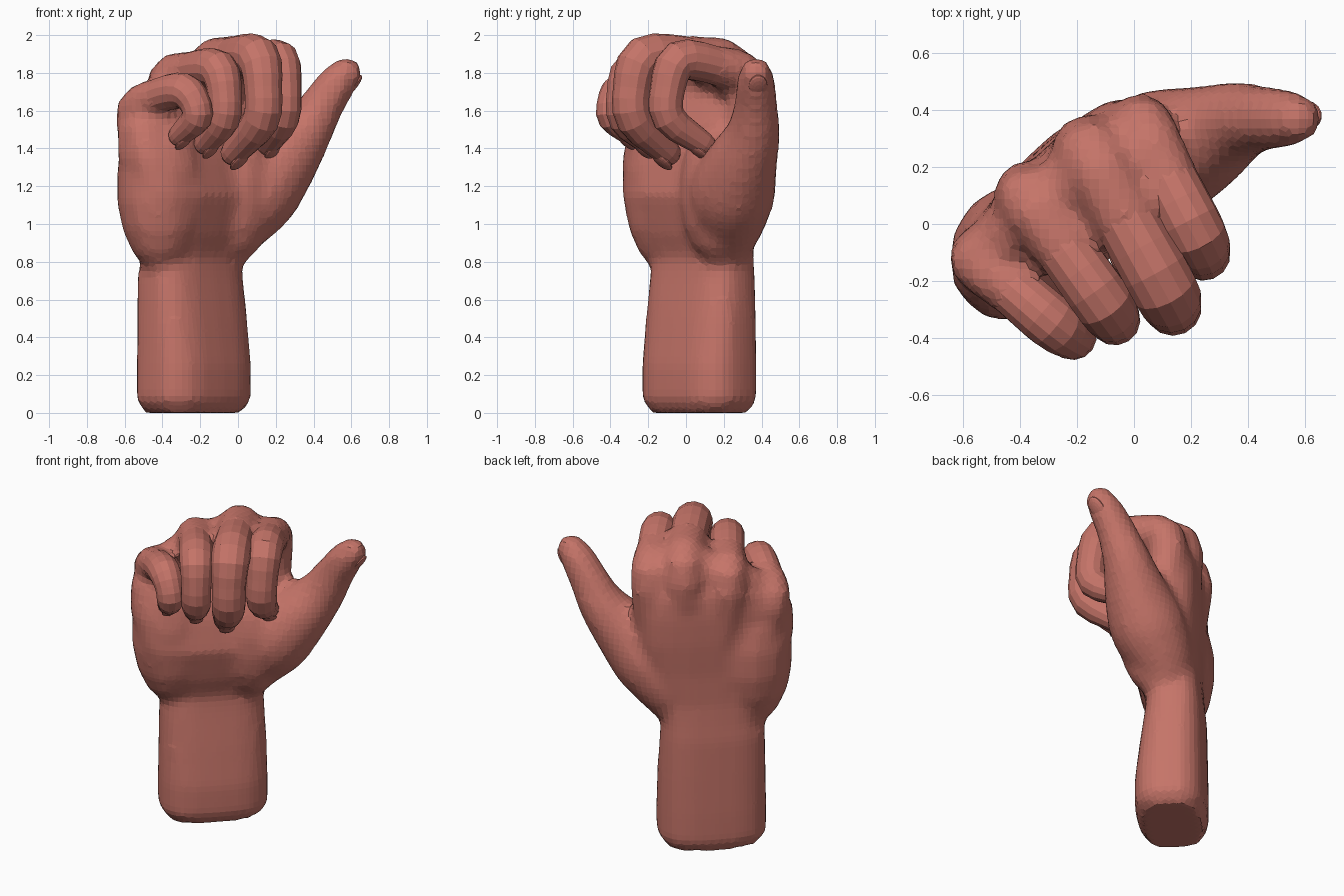
import bpy, bmesh, math
from mathutils import Vector, Matrix

cube = bpy.data.objects.get("Cube")
if cube:
    bpy.data.objects.remove(cube, do_unlink=True)

skin = bpy.data.materials.new("warm_skin")
skin.use_nodes = True
COLOR = (0.56, 0.175, 0.14, 1)
skin.diffuse_color = COLOR
skin.node_tree.nodes["Principled BSDF"].inputs["Base Color"].default_value = COLOR

# Hand axes: ACROSS runs little finger to thumb, PALM points out of the palm
ACROSS = Vector((1, 1, 0)).normalized()
PALM = Vector((1, -1, 0)).normalized()
UP = Vector((0, 0, 1))


def finish(bm, name):
    bmesh.ops.recalc_face_normals(bm, faces=bm.faces)
    mesh = bpy.data.meshes.new(name)
    bm.to_mesh(mesh)
    bm.free()
    mesh.materials.append(skin)
    obj = bpy.data.objects.new(name, mesh)
    bpy.context.collection.objects.link(obj)
    return obj


def skin_rings(bm, rings):
    loops = [[bm.verts.new(p) for p in ring] for ring in rings]
    n = len(loops[0])
    for a, b in zip(loops, loops[1:]):
        for i in range(n):
            j = (i + 1) % n
            bm.faces.new((a[i], a[j], b[j], b[i]))
    bm.faces.new(loops[0][::-1])
    bm.faces.new(loops[-1])


def spline(points, steps):
    # Smooth path through the (x, y, z, radius) points
    pts = [Vector(p) for p in points]
    pts = [2 * pts[0] - pts[1]] + pts + [2 * pts[-1] - pts[-2]]
    out = []
    for a, b, c, d in zip(pts, pts[1:], pts[2:], pts[3:]):
        for s in range(steps):
            t = s / steps
            out.append(0.5 * (2 * b + (c - a) * t + (2 * a - 5 * b + 4 * c - d) * t ** 2
                              + (3 * b - a - 3 * c + d) * t ** 3))
    return out + [pts[-2]]


def tube(bm, points, sides=12, steps=3):
    path = spline(points, steps)
    centers = [p.xyz for p in path]
    radii = [p.w for p in path]
    # Rounded tip
    end = (centers[-1] - centers[-2]).normalized()
    r, tip = radii[-1], centers[-1]
    for angle in (30, 55, 78):
        centers.append(tip + end * r * math.sin(math.radians(angle)))
        radii.append(r * math.cos(math.radians(angle)))
    rings, side = [], ACROSS.copy()
    for i, c in enumerate(centers):
        d = (centers[min(i + 1, len(centers) - 1)] - centers[max(i - 1, 0)]).normalized()
        side = (side - d * side.dot(d)).normalized()
        other = d.cross(side)
        rings.append([c + radii[i] * (side * math.cos(a) + other * math.sin(a))
                      for a in (math.tau * (k + 0.5) / sides for k in range(sides))])
    skin_rings(bm, rings)


def ellipsoid(bm, center, axes, radii):
    rot = Matrix(axes).transposed().to_4x4()
    mat = Matrix.Translation(center) @ rot @ Matrix.Diagonal((*radii, 1))
    bmesh.ops.create_uvsphere(bm, u_segments=14, v_segments=9, radius=1, matrix=mat)


def nail(name, center, along, outward, size, lift):
    along = along.normalized()
    outward = (outward - along * outward.dot(along)).normalized()
    bm = bmesh.new()
    ellipsoid(bm, center + outward * lift, (along, outward.cross(along), outward),
              (size * 1.3, size * 0.85, size * 0.35))
    finish(bm, name)


# Forearm and palm: height, across min and max, palm-direction min and max
body = bmesh.new()
SECTIONS = [
    (0.0, -.39, .16, -.40, -.04), (0.07, -.44, .21, -.43, 0), (0.25, -.44, .21, -.43, 0),
    (0.5, -.435, .205, -.425, -.03), (0.72, -.43, .195, -.42, -.06),
    (0.82, -.41, .19, -.41, -.07), (0.95, -.48, .22, -.40, -.02), (1.15, -.57, .30, -.40, .03),
    (1.35, -.61, .33, -.41, -.01), (1.52, -.60, .32, -.41, -.07), (1.64, -.50, .29, -.40, -.12),
    (1.73, -.32, .25, -.36, -.17),
]
rings = []
for z, u0, u1, p0, p1 in SECTIONS:
    ring = []
    for k in range(24):
        a = math.tau * k / 24
        c, s = (math.copysign(abs(f) ** 0.68, f) for f in (math.cos(a), math.sin(a)))
        ring.append(ACROSS * ((u0 + u1) / 2 + c * (u1 - u0) / 2)
                    + PALM * ((p0 + p1) / 2 + s * (p1 - p0) / 2) + UP * z)
    rings.append(ring)
skin_rings(body, rings)

# Heel pad below the little finger and pad at the base of the thumb
ellipsoid(body, Vector((-.405, -.095, 1.2)), (ACROSS, PALM, UP), (.25, .235, .46))
ellipsoid(body, Vector((-.015, .17, 1.17)), (ACROSS, PALM, UP), (.21, .21, .38))

# Thumb
THUMB = [(-.12, .18, .82, .13), (-.03, .22, 1.0, .195), (.1, .245, 1.17, .23),
         (.23, .295, 1.32, .195), (.355, .355, 1.48, .145), (.445, .37, 1.63, .117),
         (.52, .37, 1.74, .105), (.568, .37, 1.795, .09)]
tube(body, THUMB, 14)

# Curled fingers: knuckle, middle joint, end joint, tip, thickness
FINGERS = {
    "index_finger": ((.03, .33, 1.77), (.23, -.06, 1.87), (.235, -.09, 1.56),
                     (.155, .09, 1.425), .1),
    "middle_finger": ((-.15, .24, 1.83), (.12, -.25, 1.88), (.12, -.27, 1.55),
                      (-.02, -.1, 1.38), .11),
    "ring_finger": ((-.37, .09, 1.76), (-.09, -.3, 1.82), (-.08, -.32, 1.55),
                    (-.17, -.2, 1.43), .098),
    "little_finger": ((-.54, -.13, 1.61), (-.27, -.36, 1.71), (-.22, -.385, 1.56),
                      (-.31, -.29, 1.47), .09),
}
bridge = []
for name, (*joints, r) in FINGERS.items():
    knuckle, middle, last, tip = (Vector(j) for j in joints)
    bend = (middle - knuckle).normalized() * r * 0.25
    half = knuckle.lerp(middle, .5) + UP * .025
    # Back-of-hand bone and knuckle, blended into the palm
    root = knuckle * .85 - PALM * .01
    root.z = 1.1
    tube(body, [(*root, r * .9), (*(knuckle.lerp(root, .45) - PALM * .01), r * 1.15),
                (*knuckle, r * 1.18), (*half, r * 1.08)])
    bridge.append((*(knuckle.lerp(middle, .12) - UP * .03), r * 1.15))
    # Free part of the finger
    stations = [(knuckle, 1.0), (half, 1.04), (middle - bend, 1.06),
                (middle.lerp(last, .5) + bend, .93), (last, .9), (tip, .66)]
    bm = bmesh.new()
    tube(bm, [(*p, r * k) for p, k in stations], 14)
    finish(bm, name)
    nail(name + "_nail", tip, tip - last, PALM - UP, r * .5, r * .56)

# Webbing between the knuckles
tube(body, bridge)

# Blend palm, thumb and knuckles into one skin
hand = finish(body, "palm_and_thumb")
remesh = hand.modifiers.new("Blend", 'REMESH')
remesh.mode = 'VOXEL'
remesh.voxel_size = 0.035
relax = hand.modifiers.new("Relax", 'SMOOTH')
relax.factor = 0.5
relax.iterations = 3
bpy.context.view_layer.objects.active = hand
for m in ("Blend", "Relax"):
    bpy.ops.object.modifier_apply(modifier=m)
hand.data.polygons.foreach_set("use_smooth", [False] * len(hand.data.polygons))

# Thumb nail
nail("thumb_nail", Vector((.55, .375, 1.775)), Vector((.5, 0, .6)), Vector((1, .1, -.6)),
     .06, .073)
